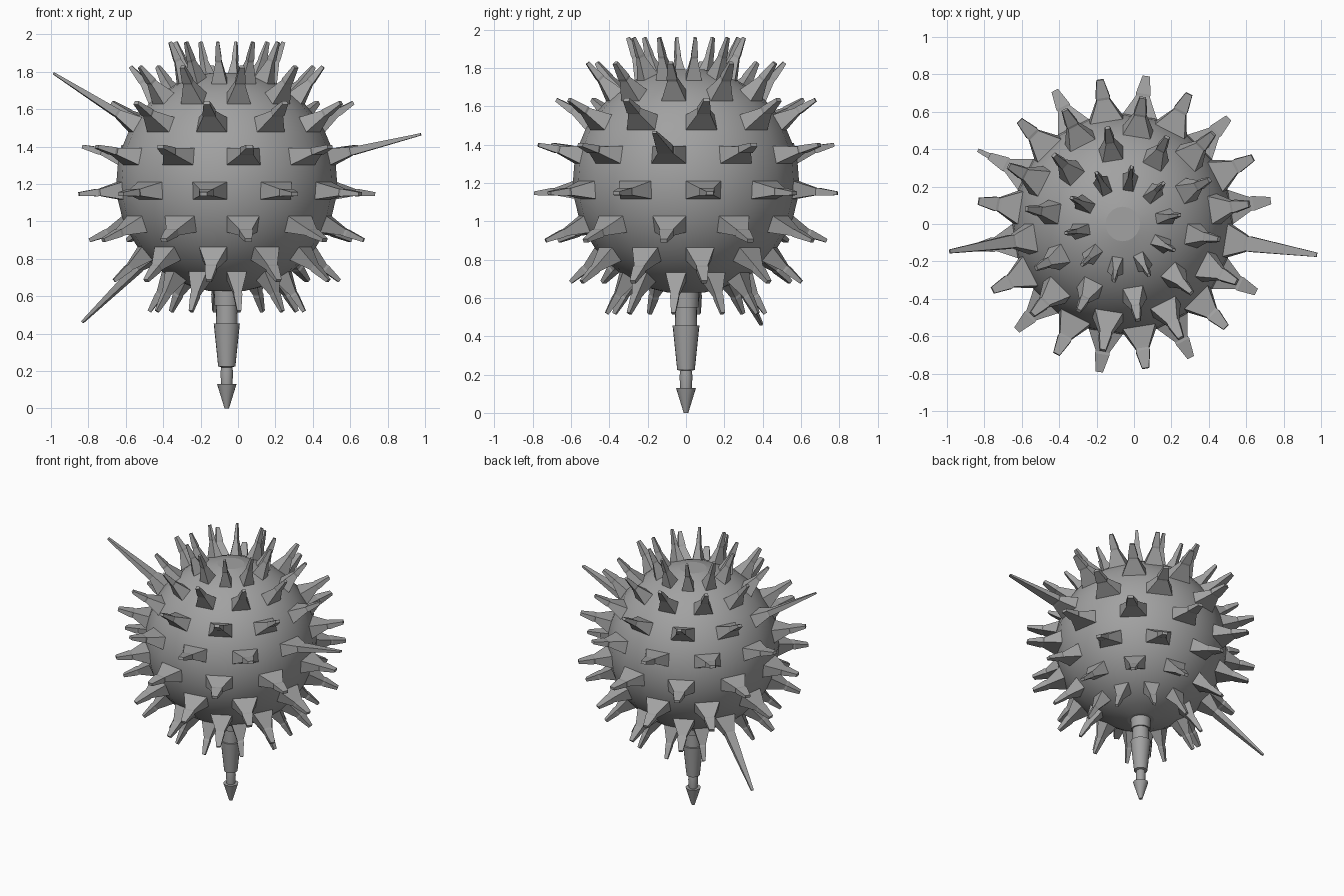
import bpy, bmesh, math
from mathutils import Vector

if "Cube" in bpy.data.objects:
    bpy.data.objects.remove(bpy.data.objects["Cube"])

CENTER = Vector((-0.06, 0, 1.21))
R = 0.59
STEP_AZ, STEP_LAT = math.radians(18), math.radians(9)

grey = bpy.data.materials.new("grey")
grey.diffuse_color = (0.36, 0.36, 0.36, 1)
grey.use_nodes = True
grey.node_tree.nodes["Principled BSDF"].inputs["Base Color"].default_value = grey.diffuse_color


def on_ball(lat, az):
    return CENTER + R * Vector((math.cos(lat) * math.cos(az),
                                math.cos(lat) * math.sin(az), math.sin(lat)))


def loft(bm, rings):
    """Skin a list of point rings and cap both ends."""
    loops = [[bm.verts.new(p) for p in ring] for ring in rings]
    n = len(loops[0])
    for a, b in zip(loops, loops[1:]):
        for i in range(n):
            j = (i + 1) % n
            bm.faces.new((a[i], a[j], b[j], b[i]))
    return [bm.faces.new(loops[0][::-1]), bm.faces.new(loops[-1])]


def finish(bm, name, smooth_angle=None):
    bmesh.ops.recalc_face_normals(bm, faces=bm.faces)
    mesh = bpy.data.meshes.new(name)
    bm.to_mesh(mesh)
    bm.free()
    mesh.materials.append(grey)
    obj = bpy.data.objects.new(name, mesh)
    bpy.context.collection.objects.link(obj)
    if smooth_angle:
        bpy.ops.object.select_all(action='DESELECT')
        obj.select_set(True)
        bpy.context.view_layer.objects.active = obj
        bpy.ops.object.shade_smooth_by_angle(angle=math.radians(smooth_angle))
    return obj


# Ball with flat caps at both poles
bm = bmesh.new()
caps = loft(bm, [[on_ball(k * STEP_LAT, i * STEP_AZ) for i in range(20)]
                 for k in range(-9, 10)])
cap_ids = [18 * 20, 18 * 20 + 1]
ball = finish(bm, "ball", 30)
for i in cap_ids:
    ball.data.polygons[i].use_smooth = False

# Spikes: (distance out, scale of the base patch)
SHORT = [(-0.01, 1), (0, 1), (0.10, 0.46), (0.112, 0.40), (0.125, 0.43), (0.222, 0.21)]
LONG = [(-0.01, 1), (0, 1), (0.10, 0.52), (0.112, 0.44), (0.125, 0.46)]
long_spikes = {(2, 5): 0.52, (3, 9): 0.50, (6, 4): 0.56}   # (row, column): length


def spike(bm, lat, az, profile):
    corners = [on_ball(lat + a * STEP_LAT / 2, az + b * STEP_AZ / 2)
               for a, b in ((-1, -1), (-1, 1), (1, 1), (1, -1))]
    mid = sum(corners, Vector()) / 4
    out = (mid - CENTER).normalized()
    loft(bm, [[mid + out * d + (c - mid) * s for c in corners] for d, s in profile])


short_bm, long_bm = bmesh.new(), bmesh.new()
for row in range(8):
    lat = math.radians(67.5 - 18 * row)
    for col in range(10):
        az = math.radians(9 + 18 * (row % 2) + 36 * col)
        if (row, col) in long_spikes:
            spike(long_bm, lat, az, LONG + [(long_spikes[row, col], 0.13)])
        else:
            spike(short_bm, lat, az, SHORT)
finish(short_bm, "short_spikes")
finish(long_bm, "long_spikes")

# Stem below the ball, ending in a pointed foot: (radius, height)
STEM = [(0.07, 0.65), (0.066, 0.55), (0.056, 0.55), (0.058, 0.455), (0.07, 0.455),
        (0.046, 0.225), (0.03, 0.22), (0.034, 0.19), (0.03, 0.13), (0.052, 0.13),
        (0.012, 0.0)]
bm = bmesh.new()
loft(bm, [[(CENTER.x + r * math.cos(i * STEP_AZ), r * math.sin(i * STEP_AZ), z)
           for i in range(20)] for r, z in STEM])
finish(bm, "stem", 30)
